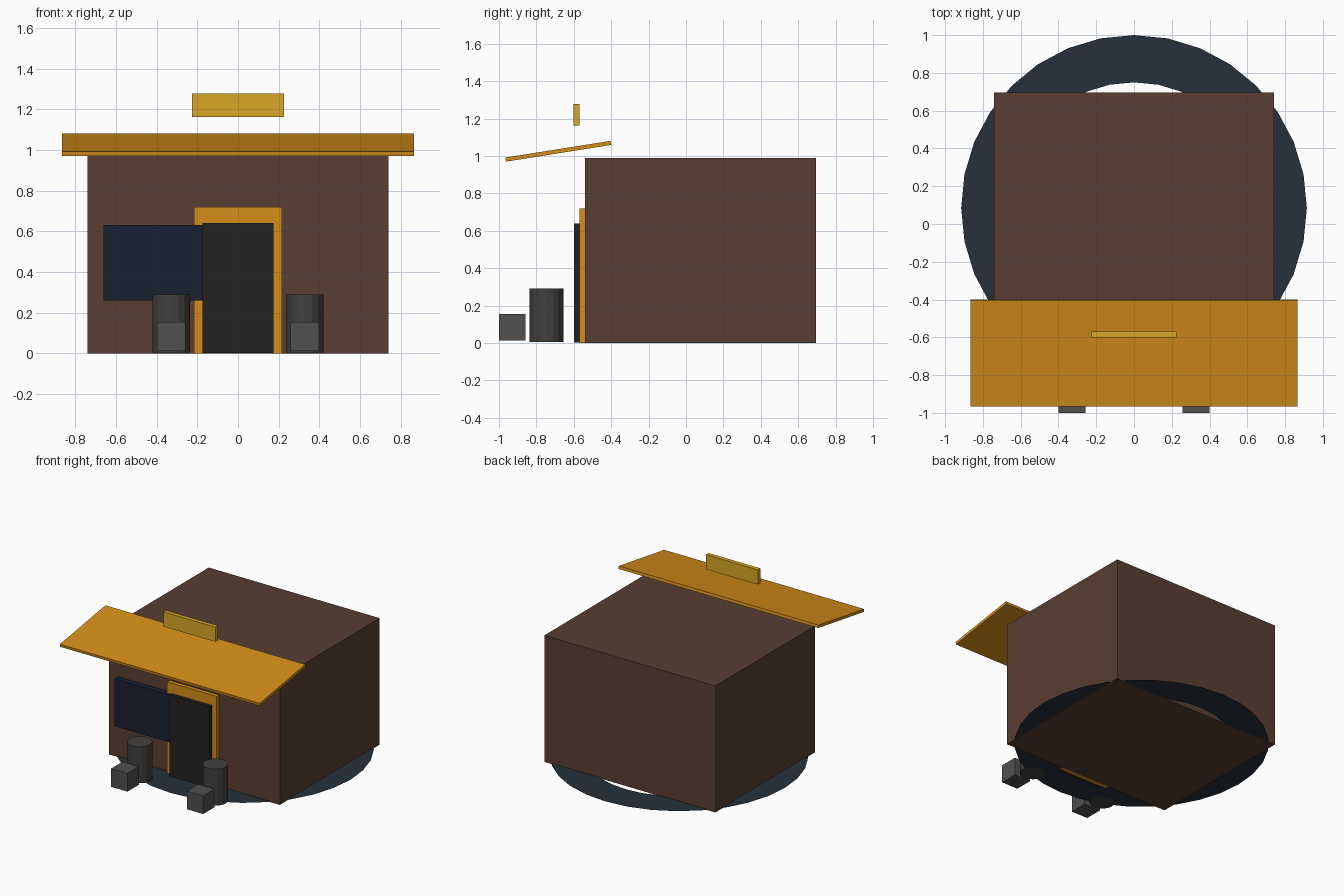
import bpy
import bmesh
import math

if "Cube" in bpy.data.objects:
    bpy.data.objects.remove(bpy.data.objects["Cube"])


def material(name, rgb):
    m = bpy.data.materials.new(name)
    m.diffuse_color = (*rgb, 1)
    m.use_nodes = True
    m.node_tree.nodes["Principled BSDF"].inputs["Base Color"].default_value = m.diffuse_color
    return m


BROWN = material("brown_wall", (0.10, 0.048, 0.032))
ORANGE = material("orange_trim", (0.66, 0.27, 0.01))
YELLOW = material("yellow_sign", (0.70, 0.38, 0.02))
NAVY = material("dark_glass", (0.010, 0.014, 0.032))
BLACK = material("dark_door", (0.018, 0.016, 0.014))
CHARCOAL = material("charcoal", (0.054, 0.051, 0.048))
GREY = material("block_grey", (0.085, 0.08, 0.075))
SLATE = material("slate_ground", (0.020, 0.030, 0.043))


def add_object(name, bm, mat):
    mesh = bpy.data.meshes.new(name)
    bm.to_mesh(mesh)
    bm.free()
    mesh.materials.append(mat)
    ob = bpy.data.objects.new(name, mesh)
    bpy.context.collection.objects.link(ob)
    return ob


def box(name, x, y, z, mat):
    """Box from (min, max) pairs, with its origin at its centre."""
    bm = bmesh.new()
    bmesh.ops.create_cube(bm, size=1)
    bmesh.ops.scale(bm, vec=[b - a for a, b in (x, y, z)], verts=bm.verts)
    ob = add_object(name, bm, mat)
    ob.location = [(a + b) / 2 for a, b in (x, y, z)]
    return ob


# Building body
box("building_body", (-0.74, 0.74), (-0.54, 0.695), (0, 0.99), BROWN)

# Doorway and window, layered on the front wall
box("door_frame", (-0.215, 0.215), (-0.57, -0.54), (0, 0.72), ORANGE)
box("door", (-0.175, 0.175), (-0.60, -0.565), (0.003, 0.64), BLACK)
box("window", (-0.66, -0.17), (-0.585, -0.54), (0.26, 0.63), NAVY)

# Sloping awning and the sign board above it
awning = box("awning", (-0.865, 0.865), (-0.968, -0.398), (1.014, 1.036), ORANGE)
awning.rotation_euler.x = math.radians(9)
box("sign_board", (-0.225, 0.225), (-0.602, -0.57), (1.162, 1.277), YELLOW)

# Barrel and block on each side of the door
for side, s in (("left", -1), ("right", 1)):
    cx = s * 0.328
    bm = bmesh.new()
    bmesh.ops.create_cone(bm, cap_ends=True, segments=16,
                          radius1=0.091, radius2=0.091, depth=0.285)
    barrel = add_object(f"barrel_{side}", bm, CHARCOAL)
    barrel.location = (cx, -0.747, 0.1475)
    box(f"block_{side}", (cx - 0.071, cx + 0.071), (-1.0, -0.858),
        (0.013, 0.155), GREY)

# Flat ring on the ground around the building
bm = bmesh.new()
for radius in (0.915, 0.665):
    bmesh.ops.create_circle(bm, segments=32, radius=radius)
bmesh.ops.bridge_loops(bm, edges=bm.edges[:])
bmesh.ops.recalc_face_normals(bm, faces=bm.faces)
if sum(f.normal.z for f in bm.faces) < 0:
    bmesh.ops.reverse_faces(bm, faces=bm.faces)
ring = add_object("ground_ring", bm, SLATE)
ring.location = (0, 0.085, 0.006)
